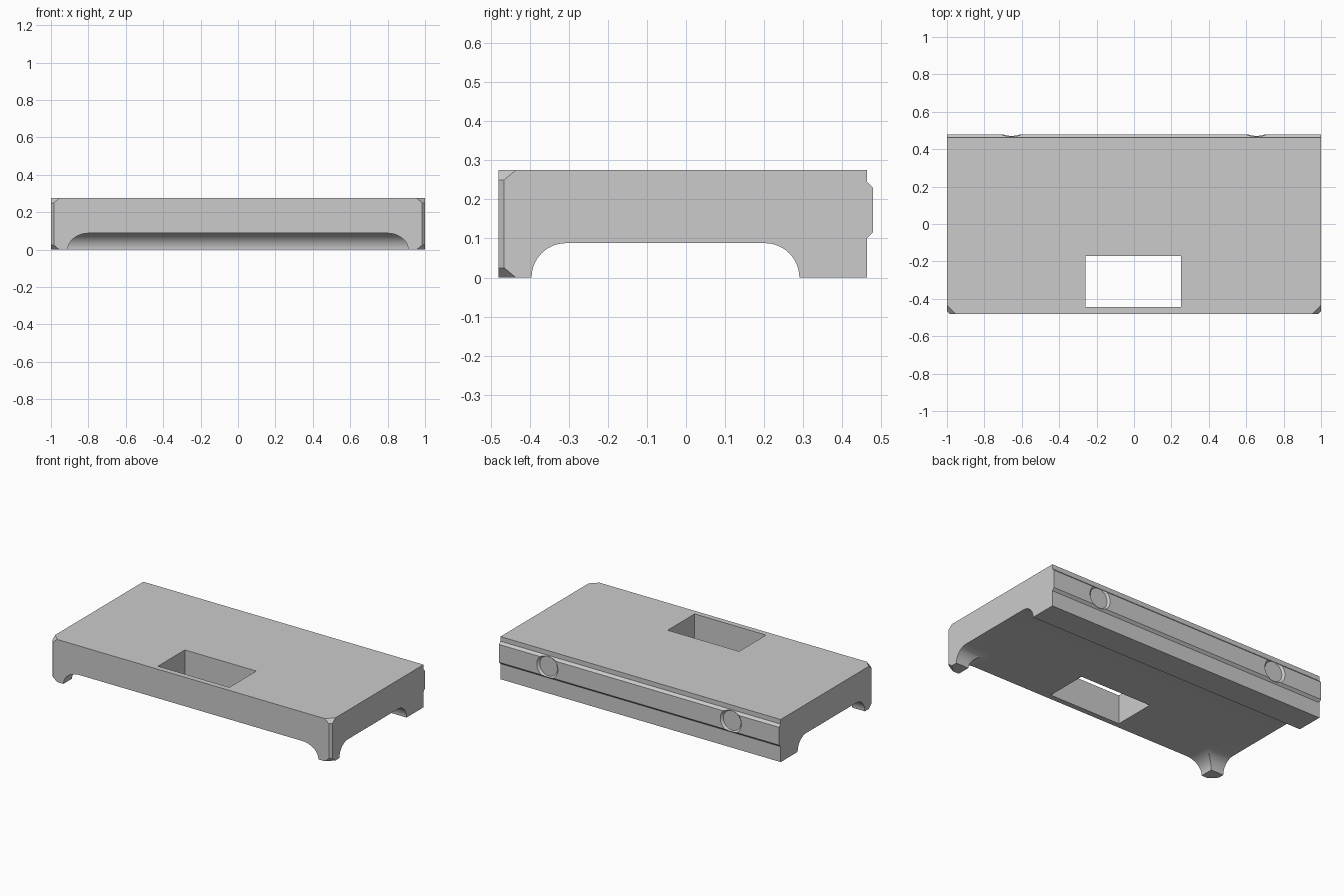
import bpy, bmesh
from math import sin, cos, pi
from mathutils import Vector, Matrix

old = bpy.data.objects.get("Cube")
if old:
    bpy.data.objects.remove(old)

grey = bpy.data.materials.new("matte grey")
grey.use_nodes = True
colour = (0.6, 0.6, 0.6, 1)
grey.diffuse_color = colour
grey.node_tree.nodes["Principled BSDF"].inputs["Base Color"].default_value = colour


def make(name, bm):
    bmesh.ops.recalc_face_normals(bm, faces=bm.faces)
    mesh = bpy.data.meshes.new(name)
    bm.to_mesh(mesh)
    bm.free()
    mesh.materials.append(grey)
    obj = bpy.data.objects.new(name, mesh)
    bpy.context.collection.objects.link(obj)
    return obj


def prism(points, start, offset):
    """Extrude a profile, whose points are placed by the start function."""
    bm = bmesh.new()
    face = bm.faces.new([bm.verts.new(start(a, b)) for a, b in points])
    ext = bmesh.ops.extrude_face_region(bm, geom=[face])["geom"]
    bmesh.ops.translate(bm, vec=offset, verts=[v for v in ext if isinstance(v, bmesh.types.BMVert)])
    return bm


def arch(left, right, height, radius, steps=14):
    """Rounded arch outline from the left foot to the right foot."""
    angles = [pi / 2 * i / steps for i in range(steps + 1)]
    rise = [(left + radius * (1 - cos(t)), height * sin(t)) for t in angles]
    fall = [(right - radius * (1 - cos(t)), height * sin(t)) for t in reversed(angles)]
    return rise + fall


def cut(obj, bm):
    cutter = make("cutter", bm)
    cutter.hide_render = True
    mod = obj.modifiers.new("cut", 'BOOLEAN')
    mod.operation, mod.solver, mod.object = 'DIFFERENCE', 'EXACT', cutter
    bpy.context.view_layer.objects.active = obj
    bpy.ops.object.modifier_apply(modifier=mod.name)
    bpy.data.objects.remove(cutter)


def drill(obj, start, end, r1, r2=None):
    """Round or tapered hole between two points."""
    a, b = Vector(start), Vector(end)
    bm = bmesh.new()
    bmesh.ops.create_cone(bm, cap_ends=True, segments=40, radius1=r1,
                          radius2=r1 if r2 is None else r2, depth=(b - a).length)
    turn = (b - a).to_track_quat('Z', 'Y').to_matrix().to_4x4()
    bm.transform(Matrix.Translation((a + b) / 2) @ turn)
    cut(obj, bm)


# Body: side profile with the rail on the back and the arch below
FRONT, BACK, RAIL, TOP = -0.48, 0.463, 0.478, 0.275
profile = [(FRONT, TOP), (FRONT, 0)] + arch(-0.395, 0.29, 0.088, 0.088)
profile += [(BACK, 0), (BACK, 0.1), (RAIL, 0.115), (RAIL, 0.23), (BACK, 0.245), (BACK, TOP)]
bm = prism(profile, lambda y, z: (-1, y, z), (2, 0, 0))

# Front corners: narrow upright bevel, wider slanted bevels at top and bottom
for side in (-1, 1):
    for point, slope in (((side, -0.465, 0.1), 0), ((side, -0.435, TOP), 1.2), ((side, -0.435, 0), -1.2)):
        bmesh.ops.bisect_plane(bm, geom=bm.verts[:] + bm.edges[:] + bm.faces[:], dist=1e-5,
                               plane_co=point, plane_no=(side, -1, slope), clear_outer=True)
        bmesh.ops.holes_fill(bm, edges=[e for e in bm.edges if e.is_boundary])
body = make("body", bm)

# Front opening between the legs, dipping just below the feet
opening = arch(-0.91, 0.91, 0.088, 0.115)
opening = [(-0.91, -0.05)] + opening + [(0.91, -0.05)]
cut(body, prism(opening, lambda x, z: (x, -0.6, z), (0, 0.4, 0)))

# Rectangular window through the plate
window = [(-0.26, -0.445), (0.25, -0.445), (0.25, -0.17), (-0.26, -0.17)]
cut(body, prism(window, lambda x, y: (x, y, -0.1), (0, 0, 0.5)))

# Holes, mirrored left and right
HOLE_Z = 0.177
for side in (-1, 1):
    x = side * 0.655
    drill(body, (x, BACK + 0.002, HOLE_Z), (x, RAIL + 0.005, HOLE_Z), 0.063, 0.08)
    drill(body, (x, -0.6, HOLE_Z), (x, 0.6, HOLE_Z), 0.029)
    drill(body, (x, -0.6, HOLE_Z), (x, 0.1, HOLE_Z), 0.052)
    drill(body, (side * 0.547, -0.6, HOLE_Z), (side * 0.547, -0.3, HOLE_Z), 0.035)
    drill(body, (side * 0.938, -0.395, TOP - 0.02), (side * 0.938, -0.395, TOP + 0.01), 0.02, 0.03)
    drill(body, (side * 0.938, -0.395, 0.15), (side * 0.938, -0.395, 0.3), 0.02)

# Smooth arches and holes, crisp edges
bpy.ops.object.select_all(action='DESELECT')
body.select_set(True)
bpy.context.view_layer.objects.active = body
bpy.ops.object.shade_smooth_by_angle(angle=pi / 6)
